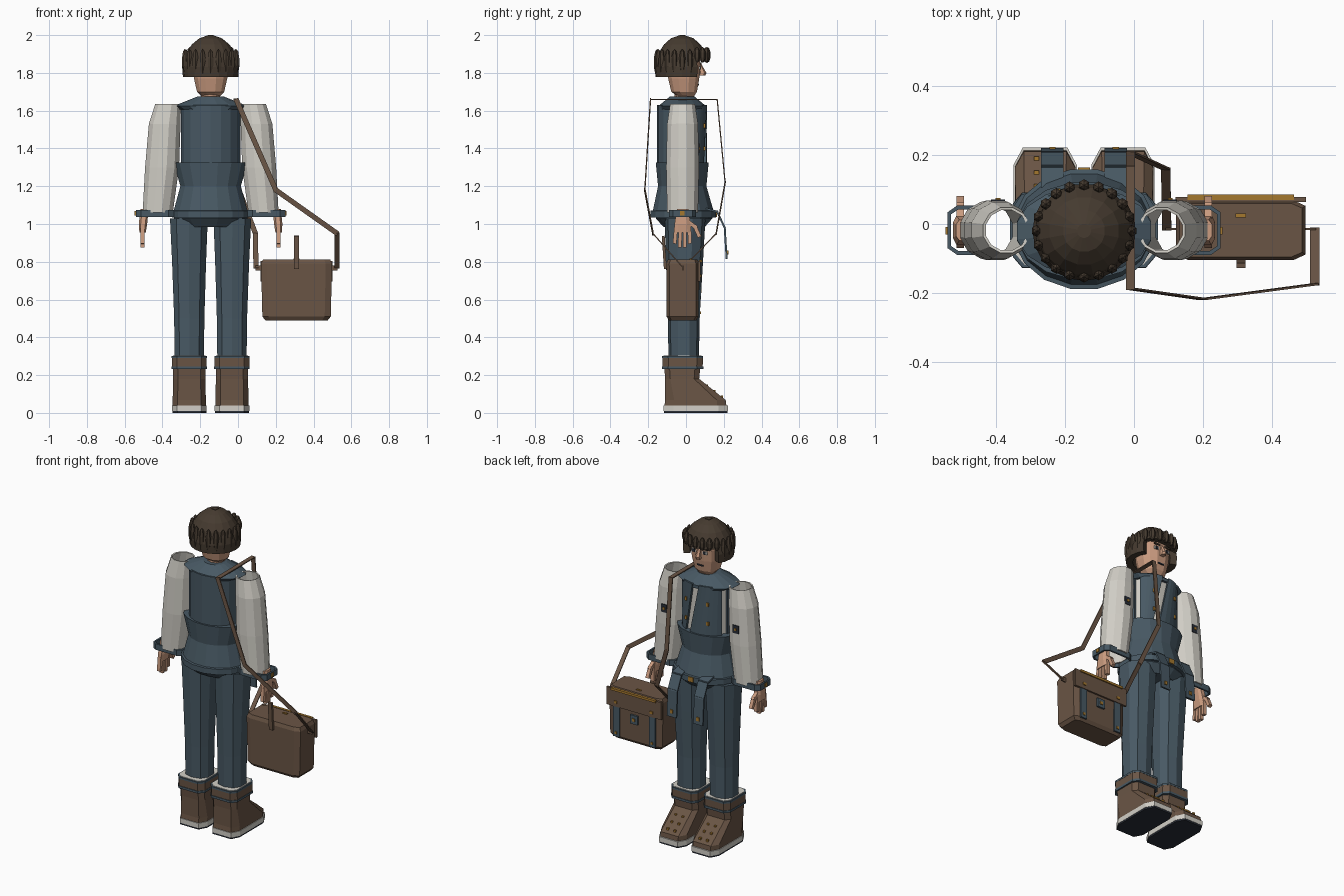
import bpy, bmesh, math
from mathutils import Vector, Matrix

if "Cube" in bpy.data.objects:
    bpy.data.objects.remove(bpy.data.objects["Cube"])


def material(name, code):
    srgb = [int(code[i:i + 2], 16) / 255 for i in (0, 2, 4)]
    colour = [c / 12.92 if c < 0.04 else ((c + 0.055) / 1.055) ** 2.4 for c in srgb] + [1]
    m = bpy.data.materials.new(name)
    m.use_nodes = True
    m.diffuse_color = colour
    m.node_tree.nodes["Principled BSDF"].inputs["Base Color"].default_value = colour
    return m


CREAM = material("cream cloth", "D2CFC7")
SLATE = material("slate blue cloth", "485964")
LEATHER = material("brown leather", "6A5545")
HAIR = material("dark brown hair", "463B30")
SKIN = material("skin", "CB9C80")
BRASS = material("brass", "A5782F")
DARK = material("dark rubber", "292E37")

MID = -0.145  # centre line of the figure


def finish(bm, name, mat, thick=0):
    bmesh.ops.recalc_face_normals(bm, faces=bm.faces)
    me = bpy.data.meshes.new(name)
    bm.to_mesh(me)
    bm.free()
    me.materials.append(mat)
    ob = bpy.data.objects.new(name, me)
    bpy.context.collection.objects.link(ob)
    if thick:
        mod = ob.modifiers.new("thickness", "SOLIDIFY")
        mod.thickness = thick
        mod.offset = 0
    return ob


def loft(name, rings, mat, n=12, p=2, caps=True, thick=0):
    """Skin rings of (x, y, z, half width, half depth); p above 2 squares them off."""
    bm = bmesh.new()
    unit = []
    for i in range(n):
        a = (i + 0.5) * math.tau / n
        c, s = math.cos(a), math.sin(a)
        unit.append((math.copysign(abs(c) ** (2 / p), c), math.copysign(abs(s) ** (2 / p), s)))
    top = max(u for u, _ in unit)
    side = max(v for _, v in unit)
    rows = [[bm.verts.new((x + rx * u / top, y + ry * v / side, z)) for u, v in unit]
            for x, y, z, rx, ry in rings]
    for lo, hi in zip(rows, rows[1:]):
        for i in range(n):
            j = (i + 1) % n
            bm.faces.new((lo[i], lo[j], hi[j], hi[i]))
    if caps:
        bm.faces.new(rows[0])
        bm.faces.new(rows[-1])
    return finish(bm, name, mat, thick)


def panel(name, rings, mat, steps=6, thick=0.012):
    """Curved sheet: rings of (y, z, half width, half depth, start angle, end angle)."""
    bm = bmesh.new()
    rows = []
    for y, z, rx, ry, a0, a1 in rings:
        angles = [math.radians(a0 + (a1 - a0) * i / steps) for i in range(steps + 1)]
        rows.append([bm.verts.new((MID + rx * math.cos(a), y + ry * math.sin(a), z)) for a in angles])
    for lo, hi in zip(rows, rows[1:]):
        for i in range(steps):
            bm.faces.new((lo[i], lo[i + 1], hi[i + 1], hi[i]))
    return finish(bm, name, mat, thick)


def box(name, centre, size, mat):
    bm = bmesh.new()
    bmesh.ops.create_cube(bm, size=1, matrix=Matrix.Translation(centre) @ Matrix.Diagonal((*size, 1)))
    return finish(bm, name, mat)


def strip(name, points, width, thick, mat):
    """Flat bars along a path, their broad side facing front and back."""
    bm = bmesh.new()
    for a, b in zip(points, points[1:]):
        a, b = Vector(a), Vector(b)
        t = (b - a).normalized()
        w = t.cross((0, 1, 0))
        w = w.normalized() if w.length > 0.05 else Vector((1, 0, 0))
        rot = Matrix((w, t, w.cross(t))).transposed().to_4x4()
        size = Matrix.Diagonal((width, (b - a).length + thick, thick, 1))
        bmesh.ops.create_cube(bm, size=1, matrix=Matrix.Translation((a + b) / 2) @ rot @ size)
    return finish(bm, name, mat)


def blob(bm, centre, scale):
    bmesh.ops.create_uvsphere(bm, u_segments=6, v_segments=5, radius=1,
                              matrix=Matrix.Translation(centre) @ Matrix.Diagonal((*scale, 1)))


def body(rows):
    return [(MID, *row) for row in rows]


# Torso, skirt of the coat and shoulders
loft("shirt", body([(-0.02, 1.28, 0.145, 0.11), (-0.02, 1.63, 0.145, 0.11)]), CREAM, 16)
loft("hips", body([(-0.01, 0.985, 0.15, 0.11), (-0.01, 1.03, 0.195, 0.15),
                   (-0.01, 1.05, 0.195, 0.15)]), SLATE, 16)
loft("coat_skirt", body([(-0.015, 1.035, 0.205, 0.173), (-0.015, 1.07, 0.205, 0.173),
                         (-0.015, 1.072, 0.195, 0.16), (-0.02, 1.2, 0.16, 0.128),
                         (-0.02, 1.325, 0.195, 0.14)]), SLATE, 16)
loft("shoulder_yoke", body([(-0.02, 1.605, 0.16, 0.125), (-0.02, 1.625, 0.195, 0.125),
                            (-0.02, 1.675, 0.07, 0.065)]), SLATE, 16)
panel("vest_back", [(-0.02, z, 0.152, 0.127, 165, 375) for z in (1.3, 1.63)], SLATE, 10)
panel("vest_front_right", [(-0.02, 1.3, 0.155, 0.127, 72, 150),
                           (-0.02, 1.63, 0.155, 0.127, 98, 150)], SLATE)
panel("vest_front_left", [(-0.02, 1.3, 0.155, 0.127, 30, 58),
                          (-0.02, 1.63, 0.155, 0.127, 30, 82)], SLATE)
for s in (-1, 1):
    for z in (1.4, 1.52):
        box("vest_button", (MID + s * 0.075, 0.097, z), (0.014, 0.012, 0.022), BRASS)

# Neck, head and face
loft("neck", body([(-0.01, 1.63, 0.05, 0.05), (-0.01, 1.72, 0.05, 0.05)]), SKIN, 10)
loft("head", body([(0, 1.672, 0.045, 0.04), (-0.01, 1.7, 0.072, 0.068), (-0.012, 1.77, 0.088, 0.082),
                   (-0.012, 1.84, 0.095, 0.088), (-0.012, 1.92, 0.09, 0.085)]), SKIN, 12, 2.4)
loft("nose", body([(0.08, 1.785, 0.014, 0.022), (0.088, 1.8, 0.015, 0.02),
                   (0.07, 1.85, 0.008, 0.01)]), SKIN, 6)
box("mouth", (MID, 0.066, 1.738), (0.042, 0.008, 0.008), DARK)
for s in (-1, 1):
    box("eye_white", (MID + s * 0.038, 0.072, 1.826), (0.032, 0.008, 0.018), CREAM)
    box("pupil", (MID + s * 0.038, 0.077, 1.826), (0.015, 0.006, 0.018), DARK)
    box("eyebrow", (MID + s * 0.038, 0.077, 1.85), (0.042, 0.008, 0.009), HAIR)

# Hair: cap, skirt around the sides and back, and separate locks
loft("hair_cap", body([(-0.02, 1.865, 0.14, 0.135), (-0.02, 1.905, 0.13, 0.125),
                       (-0.02, 1.95, 0.1, 0.097), (-0.02, 1.983, 0.06, 0.06),
                       (-0.02, 1.997, 0.02, 0.02)]), HAIR, 16)
panel("hair_sides", [(-0.02, 1.78, 0.127, 0.122, 145, 395), (-0.02, 1.83, 0.13, 0.125, 145, 395),
                     (-0.02, 1.88, 0.118, 0.115, 145, 395)], HAIR, 14, 0.04)
box("hair_crown", (MID, -0.02, 1.99), (0.03, 0.03, 0.02), HAIR)
bm = bmesh.new()
for i in range(20):
    a = math.tau * i / 20
    fringe = math.sin(a) > 0.55
    blob(bm, (MID + 0.137 * math.cos(a), -0.02 + 0.133 * math.sin(a), 1.895 if fringe else 1.855),
         (0.018, 0.018, 0.042 if fringe else 0.072))
finish(bm, "hair_locks", HAIR)

# Arms and legs, once for each side
for s, side in ((-1, "right"), (1, "left")):
    def at(x):
        return MID + s * x

    loft(side + "_sleeve", [(at(0.225), -0.018, 1.635, 0.064, 0.062), (at(0.243), -0.018, 1.53, 0.08, 0.078),
                            (at(0.257), -0.018, 1.3, 0.086, 0.083), (at(0.28), -0.018, 1.06, 0.076, 0.078)],
         CREAM, 12, caps=False, thick=0.008)
    loft(side + "_cuff", [(at(0.295), -0.018, z, 0.096, 0.066) for z in (1.038, 1.075)],
         SLATE, 8, 6, False, 0.012)
    box(side + "_cuff_stud", (at(0.395), -0.02, 1.057), (0.014, 0.022, 0.022), BRASS)
    box(side + "_sleeve_patch", (at(0.25), 0.062, 1.4), (0.04, 0.018, 0.05), DARK)
    box(side + "_sleeve_patch_stud", (at(0.25), 0.073, 1.4), (0.014, 0.006, 0.014), BRASS)

    # Hand with four fingers and a thumb
    loft(side + "_palm", [(at(0.36), -0.018, 0.955, 0.017, 0.045), (at(0.358), -0.018, 1.0, 0.022, 0.043),
                          (at(0.35), -0.018, 1.08, 0.022, 0.03)], SKIN, 8, 3)
    for i in range(4):
        y = -0.054 + 0.024 * i
        low = 0.885 + (0.02 if i in (0, 3) else 0)
        strip(side + "_finger", [(at(0.36), y, 0.97), (at(0.36), y * 1.1, low)], 0.022, 0.019, SKIN)
    strip(side + "_thumb", [(at(0.36), 0.015, 1.01), (at(0.36), 0.048, 0.985),
                            (at(0.36), 0.068, 0.94)], 0.022, 0.02, SKIN)

    # Trouser leg
    loft(side + "_trouser", [(at(0.113), -0.012, 0.24, 0.077, 0.08), (at(0.113), -0.012, 0.5, 0.08, 0.084),
                             (at(0.114), -0.008, 0.8, 0.09, 0.098), (at(0.115), -0.005, 1.03, 0.1, 0.108)],
         SLATE, 10, 2.4)

    # Boot with sole, bands, lining and lace studs
    x = at(0.113)
    loft(side + "_boot", [(x, 0.05, 0.038, 0.088, 0.164), (x, 0.05, 0.068, 0.088, 0.16),
                          (x, -0.02, 0.18, 0.085, 0.09), (x, -0.02, 0.235, 0.085, 0.095)], LEATHER, 8, 5)
    loft(side + "_boot_cuff", [(x, -0.018, 0.235, 0.092, 0.106), (x, -0.018, 0.3, 0.092, 0.108)], LEATHER, 8, 5)
    loft(side + "_boot_band", [(x, -0.018, z, 0.094, 0.11) for z in (0.232, 0.246)], SLATE, 8, 5)
    loft(side + "_boot_top_band", [(x, -0.018, z, 0.093, 0.109) for z in (0.29, 0.302)], SLATE, 8, 5)
    loft(side + "_boot_lining", [(x, -0.018, z, 0.085, 0.1) for z in (0.3, 0.305)], CREAM, 8, 5)
    loft(side + "_sole_edge", [(x, 0.052, z, 0.092, 0.17) for z in (0.01, 0.04)], CREAM, 8, 5)
    loft(side + "_sole", [(x, 0.052, z, 0.09, 0.168) for z in (0, 0.011)], DARK, 8, 5)
    for dx in (-0.025, 0.025):
        for y, z in ((0.11, 0.145), (0.15, 0.115), (0.19, 0.087)):
            box(side + "_lace_stud", (x + dx, y, z), (0.014, 0.012, 0.012), BRASS)

    # Hanging coat tail
    strip(side + "_coat_tail", [(at(0.092), 0.11, 1.08), (at(0.092), 0.165, 1.065),
                                (at(0.092), 0.205, 0.98), (at(0.092), 0.215, 0.82)], 0.066, 0.01, SLATE)
    box(side + "_tail_stud", (at(0.092), 0.22, 0.85), (0.018, 0.008, 0.022), BRASS)
box("belt_buckle", (MID, 0.158, 1.053), (0.035, 0.012, 0.03), BRASS)

# Satchel
BAG = 0.31
loft("satchel_body", [(BAG, -0.018, 0.49, 0.165, 0.072), (BAG, -0.018, 0.51, 0.181, 0.085),
                      (BAG, -0.018, 0.79, 0.188, 0.086), (BAG, -0.018, 0.812, 0.178, 0.078)], LEATHER, 8, 9)
box("satchel_flap", (BAG, 0.071, 0.75), (0.38, 0.014, 0.11), LEATHER)
box("satchel_rail", (BAG, 0.077, 0.802), (0.31, 0.016, 0.014), BRASS)
box("satchel_lid_clasp", (BAG, 0.025, 0.813), (0.03, 0.012, 0.008), BRASS)
box("satchel_buckle", (BAG, 0.073, 0.645), (0.052, 0.012, 0.055), SLATE)
box("satchel_buckle_stud", (BAG, 0.08, 0.645), (0.018, 0.006, 0.018), BRASS)
strip("satchel_handle_tab", [(BAG, -0.11, 0.77), (BAG, -0.12, 0.93)], 0.026, 0.015, LEATHER)
for s in (-1, 1):
    box("satchel_band", (BAG + s * 0.125, 0.068, 0.605), (0.045, 0.012, 0.2), SLATE)
    box("satchel_band_stud", (BAG + s * 0.125, 0.076, 0.53), (0.015, 0.006, 0.015), BRASS)
    box("satchel_flap_stud", (BAG + s * 0.125, 0.079, 0.725), (0.02, 0.008, 0.015), BRASS)

# Shoulder strap looping from one end of the satchel to the other
strip("shoulder_strap", [(0.49, -0.015, 0.768), (0.525, -0.015, 0.768), (0.525, -0.175, 0.95),
                         (0.2, -0.218, 1.18), (-0.01, -0.188, 1.66), (-0.01, 0.165, 1.66),
                         (-0.01, 0.207, 1.22), (0.092, 0.16, 0.95), (0.095, -0.015, 0.768),
                         (0.13, -0.015, 0.768)], 0.027, 0.006, LEATHER)
